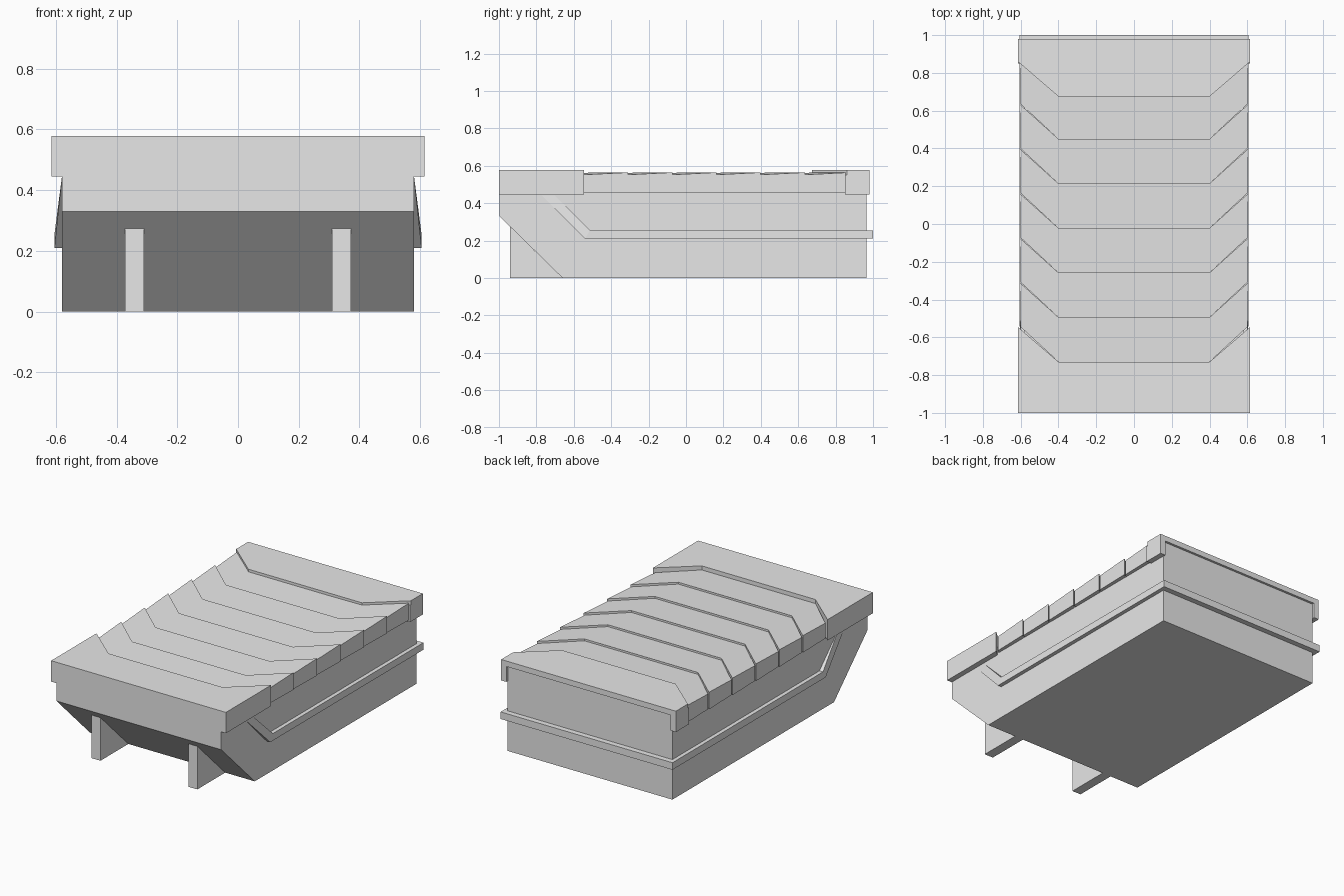
import bpy, bmesh

if "Cube" in bpy.data.objects:
    bpy.data.objects.remove(bpy.data.objects["Cube"])

grey = bpy.data.materials.new("plain_grey")
grey.diffuse_color = (0.8, 0.8, 0.8, 1)
grey.use_nodes = True
grey.node_tree.nodes["Principled BSDF"].inputs["Base Color"].default_value = grey.diffuse_color


def loft(name, a, b):
    """Solid between two matching point loops."""
    bm = bmesh.new()
    va = [bm.verts.new(p) for p in a]
    vb = [bm.verts.new(p) for p in b]
    n = len(a)
    bm.faces.new(va)
    bm.faces.new(vb[::-1])
    for i in range(n):
        bm.faces.new((va[i], vb[i], vb[(i + 1) % n], va[(i + 1) % n]))
    bmesh.ops.recalc_face_normals(bm, faces=bm.faces)
    me = bpy.data.meshes.new(name)
    bm.to_mesh(me)
    bm.free()
    me.materials.append(grey)
    ob = bpy.data.objects.new(name, me)
    bpy.context.collection.objects.link(ob)
    return ob


def side_prism(name, profile, x0, x1):
    """Extrude a (y, z) profile along x."""
    return loft(name, [(x0, y, z) for y, z in profile], [(x1, y, z) for y, z in profile])


def top_prism(name, outline, z0, z1):
    """Extrude an (x, y) outline along z."""
    return loft(name, [(x, y, z0) for x, y in outline], [(x, y, z1) for x, y in outline])


def box(name, x0, x1, y0, y1, z0, z1):
    return top_prism(name, [(x0, y0), (x1, y0), (x1, y1), (x0, y1)], z0, z1)


def chevron(w, y_mid, y_side):
    return [(-w, y_side), (-0.4, y_mid), (0.4, y_mid), (w, y_side)]


# Bin body with sloping front
side_prism("body", [(-0.66, 0), (-0.997, 0.33), (-0.997, 0.5), (0.965, 0.5), (0.965, 0)],
           -0.58, 0.58)

# Triangular front feet
for s, side in ((-1, "left"), (1, "right")):
    side_prism(f"{side}_foot", [(-0.94, 0), (-0.94, 0.274), (-0.66, 0)], s * 0.31, s * 0.372)

# Trim rail: back and side bars, with a tapering diagonal end on each side
box("back_rail", -0.605, 0.605, 0.95, 1.0, 0.21, 0.255)
for s, side in ((-1, "left"), (1, "right")):
    side_prism(f"{side}_rail", [(-0.54, 0.21), (-0.513, 0.255), (0.96, 0.255), (0.96, 0.21)],
               s * 0.57, s * 0.605)
    diagonal = [(-0.54, 0.21, 0.605), (-0.513, 0.255, 0.605),
                (-0.70, 0.44, 0.581), (-0.77, 0.44, 0.581)]
    loft(f"{side}_rail_end", [(s * 0.57, y, z) for y, z, x in diagonal],
         [(s * x, y, z) for y, z, x in diagonal])

# Front lid cap
top_prism("front_cap", [(0.615, -1), (-0.615, -1)] + chevron(0.615, -0.73, -0.545),
          0.445, 0.578)

# Overlapping chevron slats, each rising towards the back
SLATS, PITCH = 6, 0.236
for i in range(SLATS):
    m0, s0 = -0.73 + i * PITCH, -0.545 + i * PITCH
    front = chevron(0.6, m0, s0)
    rear = chevron(0.606, m0 + PITCH, s0 + PITCH)[::-1]
    top = [(x, y, 0.552) for x, y in front] + [(x, y, 0.564) for x, y in rear]
    loft(f"lid_slat_{i + 1}", [(x, y, 0.455) for x, y, z in top], top)

# Rear lid cap with corner skirts
top_prism("rear_cap", [(0.615, 0.98), (-0.615, 0.98)] + chevron(0.615, 0.675, 0.86),
          0.543, 0.578)
for s, side in ((-1, "left"), (1, "right")):
    box(f"{side}_rear_skirt", s * 0.578, s * 0.615, 0.85, 0.98, 0.445, 0.55)

# Filler closing the lid over the back wall
box("back_lid_filler", -0.58, 0.58, 0.6, 0.965, 0.49, 0.548)
